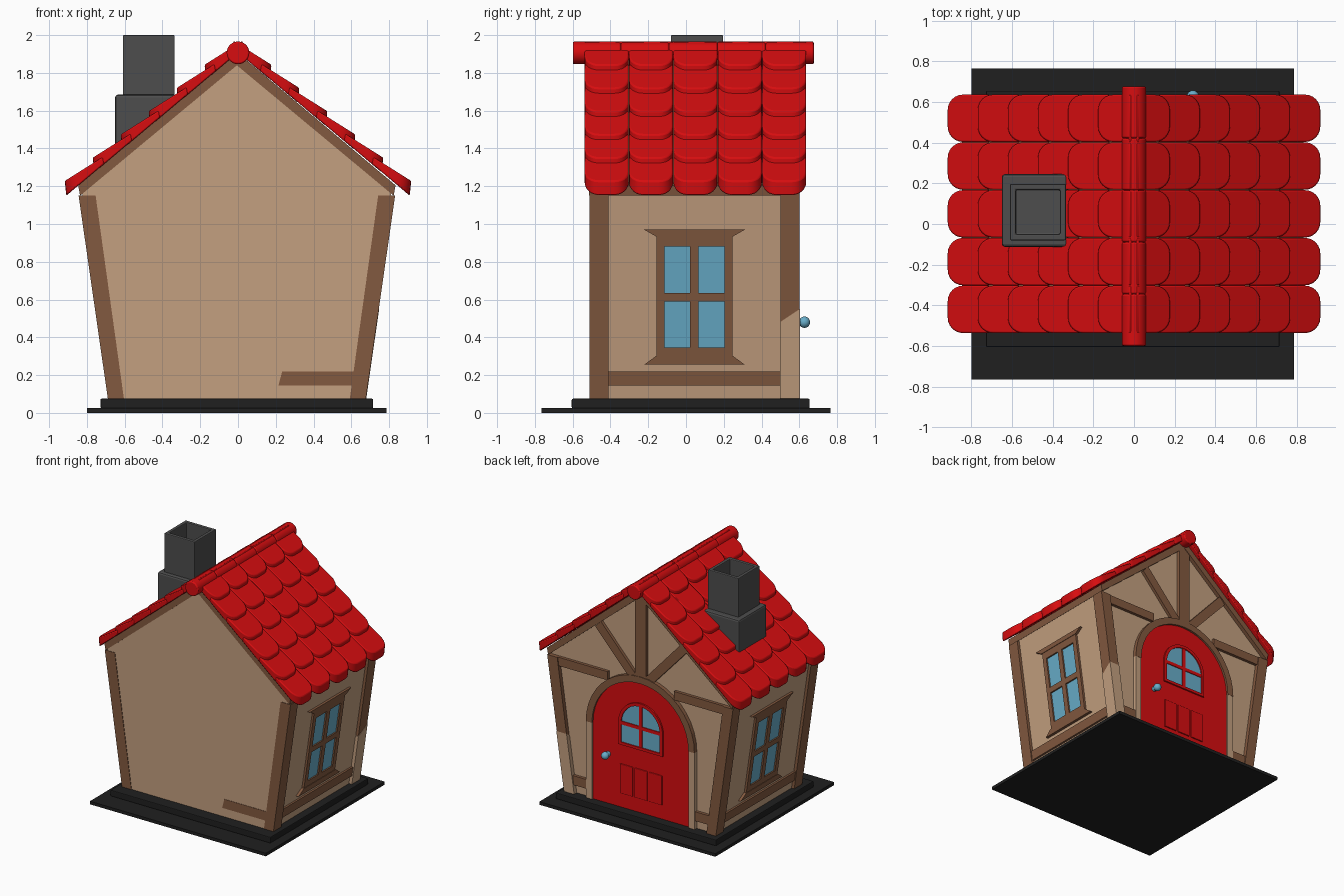
import bpy, bmesh, math
from mathutils import Vector, Matrix

if "Cube" in bpy.data.objects:
    bpy.data.objects.remove(bpy.data.objects["Cube"])

CX = -0.006                      # body centre line
W0, SL = 0.683, 0.144            # half width at the floor, outward lean of the walls


def material(name, rgb):
    m = bpy.data.materials.new(name)
    m.diffuse_color = (*rgb, 1)
    m.use_nodes = True
    m.node_tree.nodes["Principled BSDF"].inputs["Base Color"].default_value = m.diffuse_color
    return m


BEIGE = material("beige_plaster", (0.55, 0.35, 0.215))
BROWN = material("brown_timber", (0.225, 0.1, 0.05))
RED = material("red_paint", (0.68, 0.004, 0.005))
DARK = material("dark_stone", (0.014, 0.014, 0.014))
GREY = material("grey_brick", (0.075, 0.075, 0.075))
BLUE = material("blue_glass", (0.14, 0.42, 0.59))


def finish(name, bm, mat, bevel=0, smooth=False):
    bmesh.ops.recalc_face_normals(bm, faces=bm.faces[:])
    me = bpy.data.meshes.new(name)
    bm.to_mesh(me)
    bm.free()
    me.materials.append(mat)
    ob = bpy.data.objects.new(name, me)
    bpy.context.collection.objects.link(ob)
    if bevel:
        b = ob.modifiers.new("bevel", 'BEVEL')
        b.width, b.segments, b.angle_limit = bevel, 2, math.radians(40)
    if smooth:
        bpy.ops.object.select_all(action='DESELECT')
        ob.select_set(True)
        bpy.context.view_layer.objects.active = ob
        bpy.ops.object.shade_smooth_by_angle(angle=math.radians(35))
    return ob


def solid(name, parts, mat, bevel=0, smooth=False):
    """Each part is a pair of matching rings, joined into a closed solid."""
    bm = bmesh.new()
    for low, high in parts:
        a = [bm.verts.new(p) for p in low]
        b = [bm.verts.new(p) for p in high]
        bm.faces.new(a)
        bm.faces.new(b[::-1])
        for i in range(len(a)):
            j = (i + 1) % len(a)
            bm.faces.new((a[i], b[i], b[j], a[j]))
    return finish(name, bm, mat, bevel, smooth)


def facing(pts, y0, y1):         # outline in x, z pushed along y
    return [(x + CX, y0, z) for x, z in pts], [(x + CX, y1, z) for x, z in pts]


def side(pts, s, d0, d1):        # outline in y, z on a leaning side wall
    def ring(d):
        return [(CX + s * (W0 + SL * (z - 0.075) + d), y, z) for y, z in pts]
    return ring(d0), ring(d1)


def rect(a0, a1, b0, b1):
    return [(a0, b0), (a1, b0), (a1, b1), (a0, b1)]


def box(x0, x1, y0, y1, z0, z1):
    return ([(x, y, z0) for x, y in rect(x0, x1, y0, y1)],
            [(x, y, z1) for x, y in rect(x0, x1, y0, y1)])


def mirror(pts):
    return [(-a, b) for a, b in pts]


def half(z, inset=0):            # half width of the body at height z
    return W0 + SL * (z - 0.075) - inset


def arc(r, zc, n=20):
    return [(r * math.cos(math.pi * i / n), zc + r * math.sin(math.pi * i / n)) for i in range(n + 1)]


def arch(r, zc, zb):
    return [(r, zb)] + arc(r, zc) + [(-r, zb)]


def arch_ring(ro, ri, zc, zb=None):
    if zb is None:
        return arc(ro, zc) + arc(ri, zc)[::-1]
    return arch(ro, zc, zb) + arch(ri, zc, zb)[::-1]


# Base
solid("ground_slab", [box(-0.8, 0.787, -0.765, 0.765, 0, 0.025)], DARK)
solid("plinth", [box(-0.728, 0.716, -0.605, 0.655, 0.025, 0.075)], DARK, 0.006)

# Plaster body
lo, hi = half(0.075, 0.025), half(1.17, 0.022)
solid("walls", [facing([(-lo, 0.075), (lo, 0.075), (hi, 1.17), (0, 1.85), (-hi, 1.17)], -0.507, 0.568)], BEIGE)

# Corner posts
posts = []
for s in (-1, 1):
    leg = [(s * half(0.075), 0.075), (s * half(1.15), 1.15),
           (s * half(1.15, 0.09), 1.15), (s * half(0.075, 0.085), 0.075)]
    posts += [facing(leg, -0.511, -0.41), facing(leg, 0.5, 0.6)]
solid("corner_posts", posts, BROWN)
# Plaster patch over the lower part of one post
solid("post_plaster", [side([(0.497, 0.076), (0.603, 0.076), (0.603, 0.55), (0.497, 0.48)], 1, -0.09, 0.002)], BEIGE)

# Sill beams
sill = [side(rect(-0.41, 0.5, 0.145, 0.22), s, -0.06, -0.008) for s in (-1, 1)]
sill.append(facing([(0.22, 0.145), (0.61, 0.145), (0.62, 0.22), (0.24, 0.22)], -0.51, -0.45))
sill += [facing(rect(s * 0.48, s * 0.62, 0.145, 0.22), 0.55, 0.592) for s in (-1, 1)]
solid("sill_beams", sill, BROWN)

# Roof deck
solid("roof_deck", [facing([(0, 1.84), (0.83, 1.15), (0.84, 1.205), (0, 1.91), (-0.84, 1.205), (-0.83, 1.15)],
                           -0.513, 0.6)], BROWN)

# Gable timbers on the door side
gable = [facing(rect(-0.05, 0.05, 1.14, 1.86), 0.55, 0.596)]
for s in (-1, 1):
    brace = [(0.02, 1.17), (0.075, 1.125), (0.41, 1.49), (0.36, 1.545)]
    eave = [(0.3, 1.08), (0.76, 1.08), (0.77, 1.15), (0.3, 1.15)]
    gable += [facing(p if s > 0 else mirror(p), 0.55, 0.592) for p in (brace, eave)]
solid("gable_timbers", gable, BROWN)

# Side windows
Y = [(-0.155, -0.115), (0.022, 0.067), (0.203, 0.245)]
Z = [(0.29, 0.345), (0.59, 0.635), (0.88, 0.94)]
for s, tag in ((-1, "left"), (1, "right")):
    bars = [side(rect(*y, 0.29, 0.94), s, -0.03, -0.006) for y in Y]
    bars += [side(rect(Y[i][1], Y[i + 1][0], *z), s, -0.03, -0.006) for z in Z for i in (0, 1)]
    for zi, zo in ((0.935, 0.97), (0.3, 0.255)):
        bars.append(side([(-0.16, zi), (0.25, zi), (0.312, zo), (-0.222, zo)], s, -0.03, -0.002))
    solid(tag + "_window_frame", bars, BROWN)
    solid(tag + "_window_glass", [side(rect(-0.115, 0.203, 0.345, 0.88), s, -0.026, -0.018)], BLUE)

# Door and its surround
solid("door", [facing(arch(0.435, 0.7, 0.076), 0.55, 0.584)], RED)
solid("door_arch", [facing(arch_ring(0.49, 0.435, 0.7), 0.55, 0.6)], BROWN)
solid("door_jambs", [facing(rect(s * 0.435, s * 0.49, 0.076, 0.7), 0.55, 0.598) for s in (-1, 1)], BEIGE)
solid("door_glass", [facing(arch(0.18, 0.77, 0.61), 0.58, 0.588)], BLUE)
solid("door_window_frame", [facing(arch_ring(0.2, 0.175, 0.77, 0.6), 0.58, 0.597),
                            facing(rect(-0.2, 0.2, 0.59, 0.612), 0.58, 0.597),
                            facing(rect(-0.014, 0.014, 0.6, 0.95), 0.58, 0.594),
                            facing(rect(-0.18, 0.18, 0.755, 0.782), 0.58, 0.594)], RED)
solid("door_panels", [facing(rect(x - 0.058, x + 0.058, 0.19, 0.43), 0.58, 0.594)
                      for x in (-0.132, 0, 0.132)], RED, 0.005)

# Door knob
bm = bmesh.new()
bmesh.ops.create_uvsphere(bm, u_segments=20, v_segments=12, radius=0.03,
                          matrix=Matrix.Translation((0.29, 0.627, 0.48)))
bmesh.ops.create_cone(bm, cap_ends=True, segments=20, radius1=0.02, radius2=0.02, depth=0.04,
                      matrix=Matrix.Translation((0.29, 0.598, 0.48)) @ Matrix.Rotation(math.pi / 2, 4, 'X'))
finish("door_knob", bm, BLUE, 0, True)

# Roof tiles: wedges with a thick rounded lower end
L, HW, R = 0.2, 0.1165, 0.075
plan = [(0, -HW)]
for cy, a0 in ((-(HW - R), -90), (HW - R, 0)):
    for k in range(7):
        a = math.radians(a0 + 15 * k)
        plan.append((L - R + R * math.cos(a), cy + R * math.sin(a)))
plan.append((0, HW))
for s, tag in ((-1, "left"), (1, "right")):
    tiles = []
    for row in range(6):
        tip_x, tip_z = 0.917 - 0.148 * row, 1.228 + 0.123 * row
        for col in range(5):
            yc = -0.42 + 0.235 * col
            top, bottom = [], []
            for u, v in plan:
                x, z = tip_x - (L - u), tip_z + 0.63 * (L - u)
                top.append((s * x, yc + v, z))
                bottom.append((s * (x - 0.008), yc + v, z - 0.035 - 0.043 * u / L))
            tiles.append((bottom, top))
    solid(tag + "_roof_tiles", tiles, RED, 0.007, True)

# Ridge caps
bm = bmesh.new()
n, y0, y1 = 5, -0.6, 0.677
step = (y1 - y0) / n
for i in range(n):
    bmesh.ops.create_cone(bm, cap_ends=True, segments=28, radius1=0.06, radius2=0.06, depth=step - 0.001,
                          matrix=Matrix.Translation((0, y0 + step * (i + 0.5), 1.906))
                          @ Matrix.Rotation(math.pi / 2, 4, 'X'))
finish("ridge_caps", bm, RED, 0.008, True)

# Chimney with a hollow flue
solid("chimney_base", [box(-0.65, -0.325, -0.112, 0.245, 1.36, 1.685)], GREY, 0.014)
ro, ri = rect(-0.61, -0.335, -0.08, 0.197), rect(-0.582, -0.363, -0.05, 0.168)
bm = bmesh.new()
rings = [[bm.verts.new((x, y, z)) for x, y in r] for r, z in ((ro, 1.66), (ro, 2.0), (ri, 2.0), (ri, 1.72))]
for a, b in zip(rings, rings[1:]):
    for i in range(4):
        j = (i + 1) % 4
        bm.faces.new((a[i], a[j], b[j], b[i]))
bm.faces.new(rings[0][::-1])
bm.faces.new(rings[3])
finish("chimney_flue", bm, GREY, 0.006)
